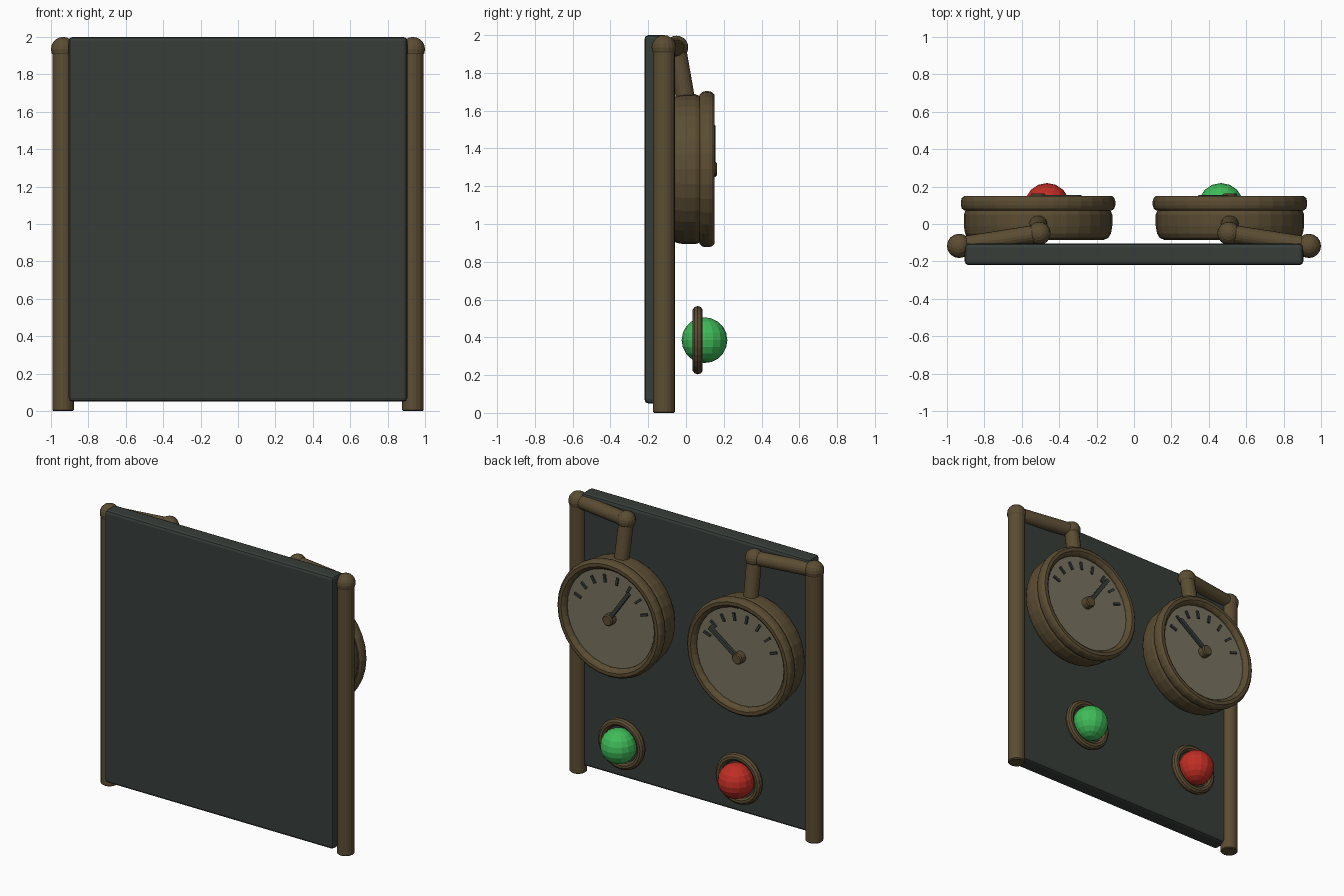
import bpy, bmesh, math
from mathutils import Vector, Matrix

if "Cube" in bpy.data.objects:
    bpy.data.objects.remove(bpy.data.objects["Cube"], do_unlink=True)


def material(name, rgb):
    m = bpy.data.materials.new(name)
    m.use_nodes = True
    m.diffuse_color = (*rgb, 1)
    m.node_tree.nodes["Principled BSDF"].inputs["Base Color"].default_value = (*rgb, 1)
    return m


SLATE = material("dark slate", (0.038, 0.047, 0.042))
BRASS = material("aged brass", (0.105, 0.074, 0.033))
CREAM = material("dull cream", (0.19, 0.17, 0.115))
GREEN = material("lamp green", (0.05, 0.5, 0.1))
RED = material("lamp red", (0.53, 0.027, 0.018))


def finish(bm, name, mat):
    bmesh.ops.recalc_face_normals(bm, faces=bm.faces)
    mesh = bpy.data.meshes.new(name)
    bm.to_mesh(mesh)
    bm.free()
    mesh.materials.append(mat)
    obj = bpy.data.objects.new(name, mesh)
    bpy.context.collection.objects.link(obj)
    return obj


def box(name, mat, centre, size, bevel=0.0, turn=0.0):
    bm = bmesh.new()
    bmesh.ops.create_cube(bm, size=1, matrix=Matrix.Diagonal((*size, 1)))
    if bevel:
        bmesh.ops.bevel(bm, geom=bm.edges[:], offset=bevel, segments=2, profile=0.5, affect='EDGES')
    obj = finish(bm, name, mat)
    obj.location = centre
    obj.rotation_euler.y = turn
    return obj


def ball(name, mat, centre, radius, segments=16, rings=10):
    bm = bmesh.new()
    bmesh.ops.create_uvsphere(bm, u_segments=segments, v_segments=rings, radius=radius)
    obj = finish(bm, name, mat)
    obj.location = centre
    return obj


def pipe(name, mat, start, end, radius):
    a, b = Vector(start), Vector(end)
    bm = bmesh.new()
    bmesh.ops.create_cone(bm, cap_ends=True, segments=20, radius1=radius, radius2=radius,
                          depth=(b - a).length)
    rims = [e for e in bm.edges if abs(e.verts[0].co.z - e.verts[1].co.z) < 1e-5]
    bmesh.ops.bevel(bm, geom=rims, offset=0.006, segments=1, affect='EDGES')
    obj = finish(bm, name, mat)
    obj.location = (a + b) / 2
    obj.rotation_euler = (b - a).to_track_quat('Z', 'Y').to_euler()
    return obj


def lathe(name, mat, centre, profile, segments=32, closed=False):
    """Turn (radius, y) points around the y axis."""
    bm = bmesh.new()
    loops = []
    for i in range(segments):
        a = math.tau * i / segments
        loops.append([bm.verts.new((r * math.cos(a), y, r * math.sin(a))) for r, y in profile])
    count = len(profile)
    for i in range(segments):
        p, q = loops[i], loops[(i + 1) % segments]
        for j in range(count if closed else count - 1):
            k = (j + 1) % count
            bm.faces.new((p[j], p[k], q[k], q[j]))
    bmesh.ops.remove_doubles(bm, verts=bm.verts, dist=1e-5)
    obj = finish(bm, name, mat)
    obj.location = centre
    return obj


def circle_profile(major, minor, steps=10):
    return [(major + minor * math.cos(math.tau * i / steps),
             minor * math.sin(math.tau * i / steps)) for i in range(steps)]


# Board
box("board", SLATE, (0, -0.162, 1.025), (1.81, 0.115, 1.95), bevel=0.02)

BODY = [(0, -0.085), (0.35, -0.085), (0.375, -0.075), (0.39, -0.05), (0.397, -0.01),
        (0.397, 0.05), (0.385, 0.08), (0, 0.08)]
BEZEL = [(0.37, 0.072), (0.395, 0.072), (0.408, 0.084), (0.413, 0.1), (0.413, 0.122),
         (0.408, 0.138), (0.395, 0.15), (0.372, 0.15), (0.358, 0.14), (0.348, 0.125), (0.348, 0.072)]
GAUGE_Z = 1.29

for side, s, needle_turn, lamp in (("left", 1, -35, GREEN), ("right", -1, 54, RED)):
    gx = 0.513 * s

    # Post, arm and hanger
    top = (0.935 * s, -0.117, 1.935)
    elbow = (0.507 * s, -0.05, 1.935)
    pipe(side + "_post", BRASS, (0.935 * s, -0.117, 0), top, 0.058)
    ball(side + "_post_cap", BRASS, top, 0.065)
    pipe(side + "_arm", BRASS, top, elbow, 0.048)
    ball(side + "_elbow", BRASS, elbow, 0.062)
    pipe(side + "_hanger", BRASS, elbow, (gx, 0.005, 1.62), 0.05)

    # Gauge
    lathe(side + "_gauge_body", BRASS, (gx, 0, GAUGE_Z), BODY)
    lathe(side + "_gauge_bezel", BRASS, (gx, 0, GAUGE_Z), BEZEL, closed=True)
    lathe(side + "_dial", CREAM, (gx, 0, GAUGE_Z), [(0, 0.08), (0.352, 0.08), (0.352, 0.112), (0, 0.112)])
    lathe(side + "_hub", BRASS, (gx, 0, GAUGE_Z),
          [(0, 0.11), (0.04, 0.11), (0.04, 0.155), (0.033, 0.163), (0, 0.163)], segments=16)

    # Dial marks and needle, measured clockwise or anticlockwise from straight up
    for i in range(8):
        a = math.radians(-70 + 20 * i)
        box(f"{side}_mark_{i + 1}", SLATE,
            (gx + 0.28 * math.sin(a), 0.115, GAUGE_Z + 0.28 * math.cos(a)),
            (0.017, 0.016, 0.055), turn=a)
    a = math.radians(needle_turn)
    box(side + "_needle", SLATE,
        (gx + 0.14 * math.sin(a), 0.144, GAUGE_Z + 0.14 * math.cos(a)),
        (0.028, 0.022, 0.28), bevel=0.004, turn=a)

    # Lamp
    lx = 0.465 * s
    lathe(side + "_lamp_ring", BRASS, (lx, 0.062, 0.385), circle_profile(0.153, 0.028),
          segments=28, closed=True)
    ball(side + "_lamp", lamp, (lx, 0.098, 0.385), 0.121, segments=16, rings=10)
